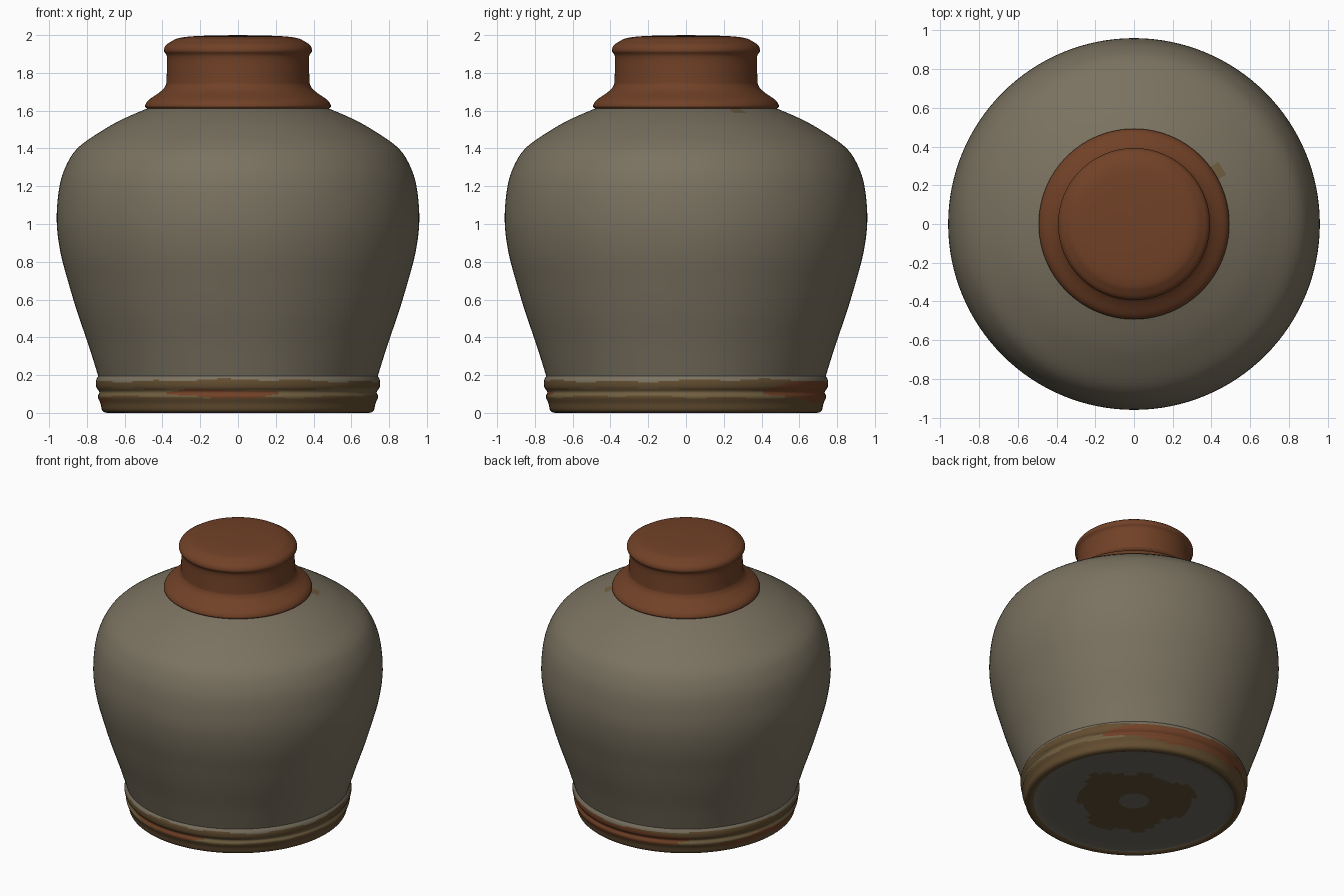
import bpy, bmesh, math

cube = bpy.data.objects.get("Cube")
if cube:
    bpy.data.objects.remove(cube, do_unlink=True)

SEGMENTS = 128


def material(name, rgb):
    m = bpy.data.materials.new(name)
    m.use_nodes = True
    m.diffuse_color = (*rgb, 1)
    bsdf = m.node_tree.nodes["Principled BSDF"]
    bsdf.inputs["Base Color"].default_value = (*rgb, 1)
    bsdf.inputs["Roughness"].default_value = 0.7
    return m


glaze = material("grey glaze", (0.195, 0.168, 0.118))
rust = material("rust clay", (0.165, 0.053, 0.020))
brown = material("brown clay", (0.125, 0.075, 0.030))
tan = material("tan clay", (0.165, 0.115, 0.052))
ash = material("ash grey base", (0.160, 0.150, 0.118))
umber = material("dark brown base", (0.125, 0.080, 0.038))


def smooth_profile(points, steps):
    """Catmull-Rom curve through (radius, height) points."""
    out = []
    for i in range(len(points) - 1):
        p0, p1 = points[max(i - 1, 0)], points[i]
        p2, p3 = points[i + 1], points[min(i + 2, len(points) - 1)]
        for s in range(steps):
            t = s / steps
            out.append(tuple(
                0.5 * (2 * b + (c - a) * t + (2 * a - 5 * b + 4 * c - d) * t * t
                       + (3 * b - a - 3 * c + d) * t ** 3)
                for a, b, c, d in zip(p0, p1, p2, p3)))
    return out + [points[-1]]


def lathe(name, profile, materials, paint=None):
    """Turn a profile that starts and ends on the axis; paint faces by a rule."""
    bm = bmesh.new()
    verts = [bm.verts.new((r, 0, z)) for r, z in profile]
    edges = [bm.edges.new(pair) for pair in zip(verts, verts[1:])]
    bmesh.ops.spin(bm, geom=verts + edges, cent=(0, 0, 0), axis=(0, 0, 1),
                   angle=math.tau, steps=SEGMENTS)
    bmesh.ops.remove_doubles(bm, verts=bm.verts, dist=0.0005)
    bmesh.ops.recalc_face_normals(bm, faces=bm.faces)
    if paint:
        for f in bm.faces:
            c = f.calc_center_median()
            angle = math.degrees(math.atan2(c.y, c.x)) % 360
            f.material_index = materials.index(paint(math.hypot(c.x, c.y), c.z, angle))
    mesh = bpy.data.meshes.new(name)
    bm.to_mesh(mesh)
    bm.free()
    for m in materials:
        mesh.materials.append(m)
    obj = bpy.data.objects.new(name, mesh)
    bpy.context.collection.objects.link(obj)
    bpy.ops.object.select_all(action="DESELECT")
    obj.select_set(True)
    bpy.context.view_layer.objects.active = obj
    bpy.ops.object.shade_smooth_by_angle(angle=math.radians(40))
    return obj


def streak(angle, z, start, end, low, high):
    """True inside a ragged, tapering smear around the foot."""
    if not start < angle < end:
        return False
    taper = math.sin(math.pi * (angle - start) / (end - start)) ** 0.5
    middle = (low + high) / 2 + 0.008 * math.sin(math.radians(angle * 9))
    return abs(z - middle) < (high - low) / 2 * taper


def paint_jar(r, z, angle):
    a = math.radians(angle)
    wave = 0.006 * math.sin(3 * a) + 0.004 * math.sin(11 * a + 1)
    # Unglazed underside with a blotchy ring
    if z < 0.03 and r < 0.665:
        blotch = 0.38 + 0.04 * math.sin(3 * a + 1) + 0.025 * math.sin(7 * a)
        return umber if 0.10 < r < blotch else ash
    # Clay foot
    if z < 0.172 + wave:
        if (streak(angle, z, 34, 128, 0.06, 0.175)
                or streak(angle, z, 240, 288, 0.08, 0.125)
                or streak(angle, z, 140, 205, 0.04, 0.09)):
            return rust
        return tan if 0.085 < z + wave < 0.125 else brown
    # Small clay drip beside the collar
    if z > 1.5 and r < 0.525 and 29 < angle < 37:
        return tan
    return glaze


# Jar: underside, foot band, belly and shoulder
underside = [(r, 0.012) for r in [0] + [0.1 + 0.04 * i for i in range(14)]]
foot = smooth_profile([(0.66, 0.010), (0.69, 0.0), (0.718, 0.012), (0.728, 0.05),
                       (0.742, 0.085), (0.734, 0.11), (0.750, 0.135),
                       (0.752, 0.17), (0.740, 0.195)], 4)
belly = smooth_profile([(0.740, 0.195), (0.757, 0.25), (0.795, 0.37), (0.85, 0.53),
                        (0.895, 0.68), (0.94, 0.85), (0.96, 1.02), (0.945, 1.2),
                        (0.905, 1.32), (0.84, 1.41), (0.71, 1.50), (0.60, 1.56),
                        (0.46, 1.62)], 5)
lathe("jar_body", underside + foot + belly[1:] + [(0, 1.63)],
      [glaze, brown, tan, rust, ash, umber], paint_jar)

# Lid: flared collar, straight neck and domed cap
collar = smooth_profile([(0.482, 1.612), (0.492, 1.625), (0.475, 1.655),
                         (0.425, 1.69), (0.395, 1.715), (0.380, 1.74)], 4)
neck = smooth_profile([(0.380, 1.74), (0.377, 1.80), (0.376, 1.885),
                       (0.392, 1.915), (0.384, 1.943), (0.355, 1.965),
                       (0.31, 1.985), (0.20, 1.996), (0, 2.0)], 4)
lathe("jar_lid", [(0, 1.612)] + collar + neck[1:], [rust])
